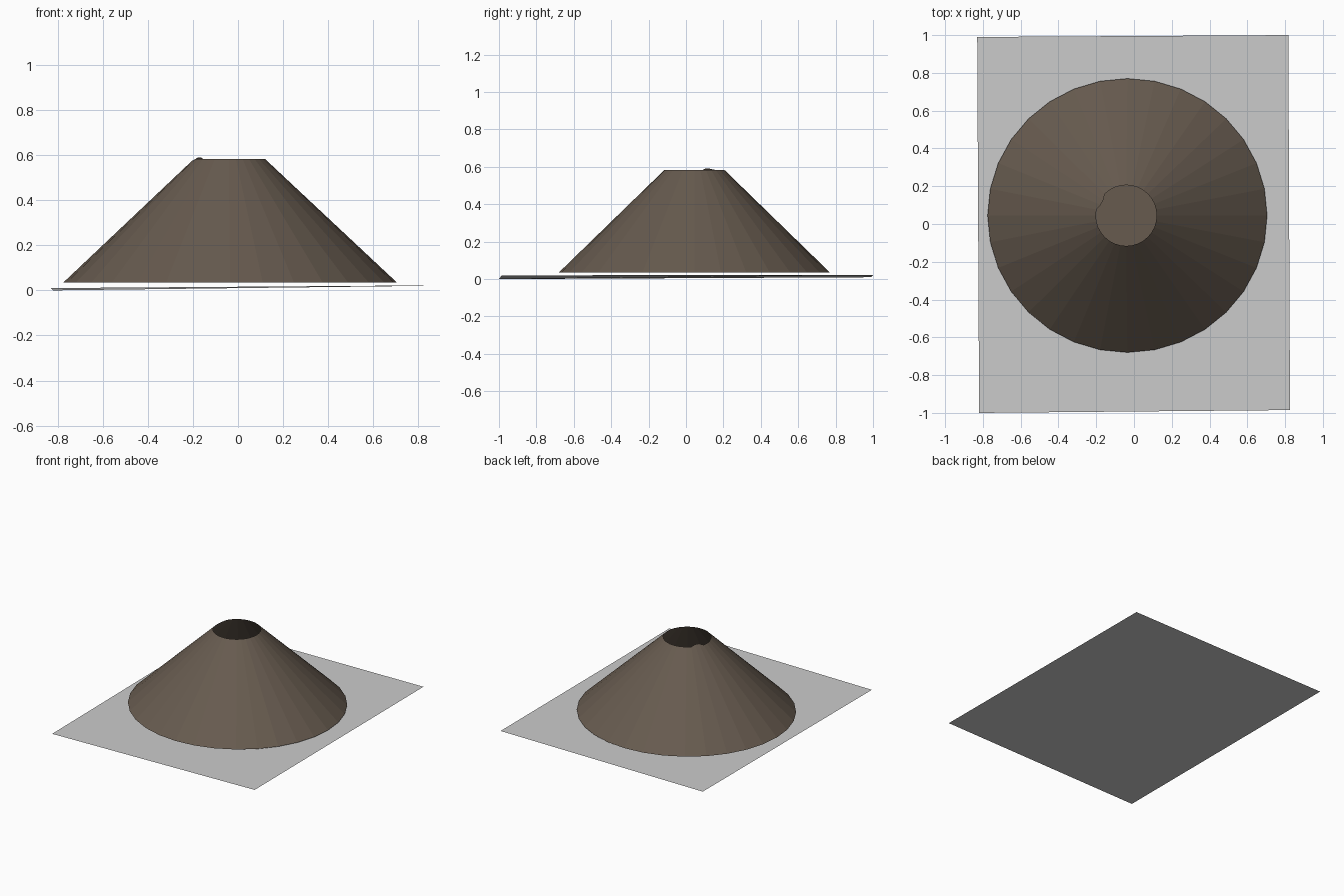
import bpy, bmesh, math

if "Cube" in bpy.data.objects:
    bpy.data.objects.remove(bpy.data.objects["Cube"])

SIDES = 32


def material(name, color):
    m = bpy.data.materials.new(name)
    m.diffuse_color = (*color, 1)
    m.use_nodes = True
    m.node_tree.nodes["Principled BSDF"].inputs["Base Color"].default_value = m.diffuse_color
    return m


def finish(name, bm, mat):
    me = bpy.data.meshes.new(name)
    bm.to_mesh(me)
    bm.free()
    me.materials.append(mat)
    ob = bpy.data.objects.new(name, me)
    bpy.context.collection.objects.link(ob)
    return ob


brown = material("earth_brown", (0.135, 0.104, 0.078))
gray = material("ground_gray", (0.6, 0.6, 0.6))

# Slightly tilted ground sheet
bm = bmesh.new()
corners = [(-0.82, -1.0, 0.0), (0.826, -0.985, 0.02),
           (0.817, 1.0, 0.022), (-0.83, 0.99, 0.01)]
bm.faces.new([bm.verts.new(c) for c in corners])
finish("ground_sheet", bm, gray)

# Hollow volcano cone: faceted wall, open crater, closed floor
bm = bmesh.new()
base, rim = [], []
for i in range(SIDES):
    a = 2 * math.pi * i / SIDES
    c, s = math.cos(a), math.sin(a)
    base.append(bm.verts.new((-0.035 + 0.74 * c, 0.045 + 0.725 * s, 0.035)))
    r, z = 0.161, 0.583
    if i in (13, 14):        # chipped part of the crater rim
        r, z = 0.147, 0.59
    elif i in (15, 16, 17):  # slightly lower rim beside the chip
        z = 0.577
    rim.append(bm.verts.new((-0.041 + r * c, 0.045 + r * s, z)))
for i in range(SIDES):
    j = (i + 1) % SIDES
    bm.faces.new((base[i], base[j], rim[j], rim[i]))
bm.faces.new(base[::-1])
finish("volcano_cone", bm, brown)
